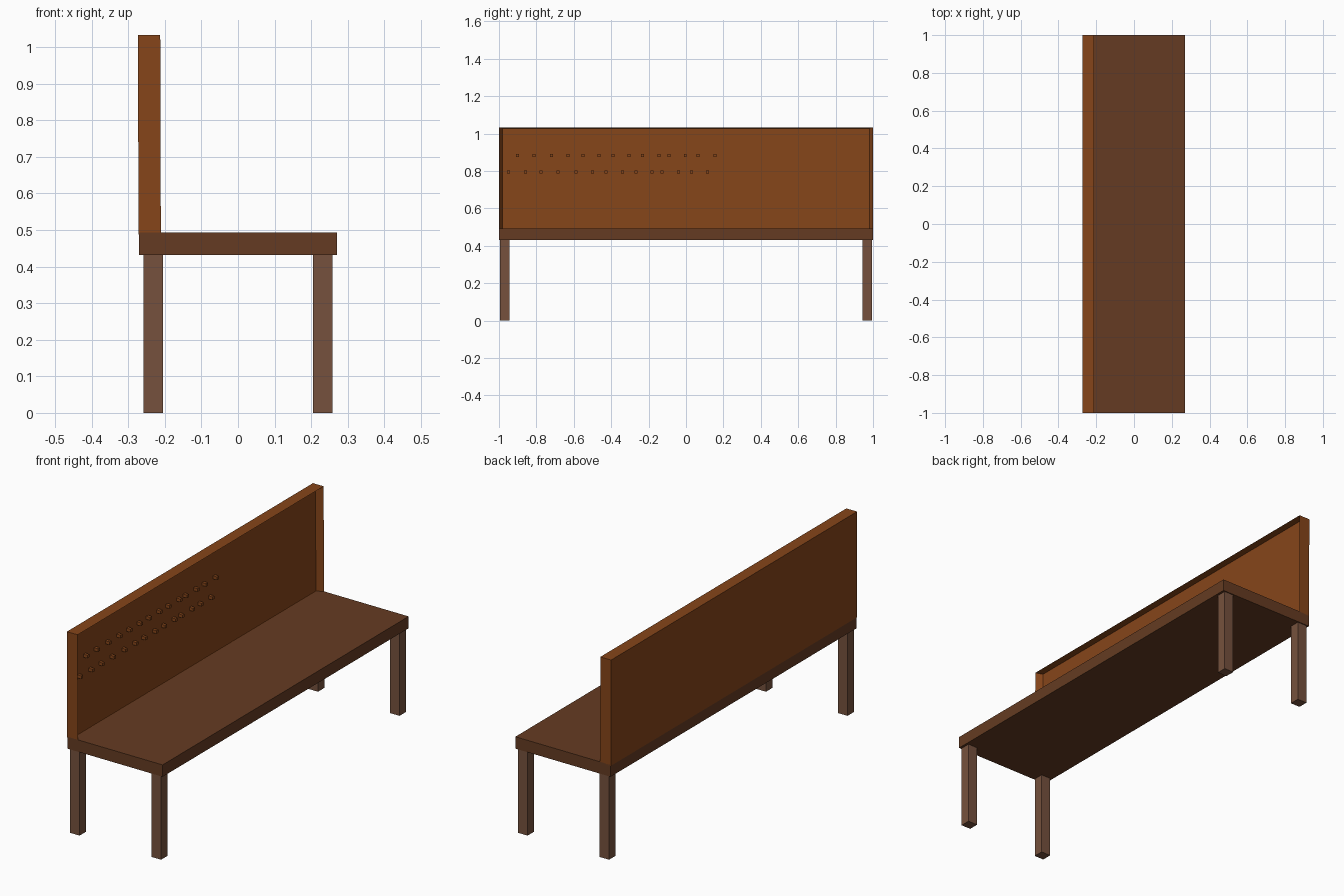
import bpy, bmesh
from mathutils import Vector

if "Cube" in bpy.data.objects:
    bpy.data.objects.remove(bpy.data.objects["Cube"])


def material(name, color):
    m = bpy.data.materials.new(name)
    m.diffuse_color = (*color, 1)
    m.use_nodes = True
    m.node_tree.nodes["Principled BSDF"].inputs["Base Color"].default_value = m.diffuse_color
    return m


back_mat = material("warm_wood", (0.24, 0.06, 0.010))
seat_mat = material("dark_wood", (0.13, 0.044, 0.016))
leg_mat = material("pale_wood", (0.18, 0.083, 0.047))


def box(name, lo, hi, mat, edit=None):
    lo, hi = Vector(lo), Vector(hi)
    bm = bmesh.new()
    bmesh.ops.create_cube(bm, size=1)
    for v in bm.verts:
        v.co = (lo + hi) / 2 + v.co * (hi - lo)
    if edit:
        edit(bm)
    me = bpy.data.meshes.new(name)
    bm.to_mesh(me)
    bm.free()
    me.materials.append(mat)
    ob = bpy.data.objects.new(name, me)
    bpy.context.collection.objects.link(ob)
    return ob


# Seat slab
box("seat", (-0.271, -1, 0.432), (0.271, 1, 0.493), seat_mat)

# Four square legs
for xn, x in (("back", -0.232), ("front", 0.232)):
    for yn, y in (("near", -0.969), ("far", 0.969)):
        box(f"{xn}_{yn}_leg", (x - 0.027, y - 0.026, 0),
            (x + 0.027, y + 0.026, 0.432), leg_mat)


# Backrest: front face shrunk and pushed in, leaving a thin sloped rim; slight lean
def recess_front(bm):
    face = max(bm.faces, key=lambda f: f.normal.x)
    face = bmesh.ops.extrude_discrete_faces(bm, faces=[face])["faces"][0]
    c = face.calc_center_median()
    for v in face.verts:
        v.co = c + (v.co - c) * 0.98 - Vector((0.032, 0, 0))
    for v in bm.verts:
        v.co.x -= 0.003 * (v.co.z - 0.488)


box("backrest", (-0.272, -1, 0.488), (-0.211, 1, 1.033), back_mat, recess_front)

# Two staggered rows of small studs on the recessed panel
rows = {
    0.882: (-0.90, -0.813, -0.72, -0.63, -0.55, -0.465, -0.39, -0.304,
            -0.232, -0.144, -0.09, -0.004, 0.065, 0.154),
    0.794: (-0.949, -0.858, -0.775, -0.684, -0.588, -0.50, -0.427, -0.339,
            -0.267, -0.181, -0.127, -0.039, 0.03, 0.116),
}
for r, (z, ys) in enumerate(rows.items()):
    for i, y in enumerate(ys):
        box(f"stud_{r}_{i}", (-0.248, y - 0.008, z - 0.008),
            (-0.222, y + 0.008, z + 0.008), back_mat)
